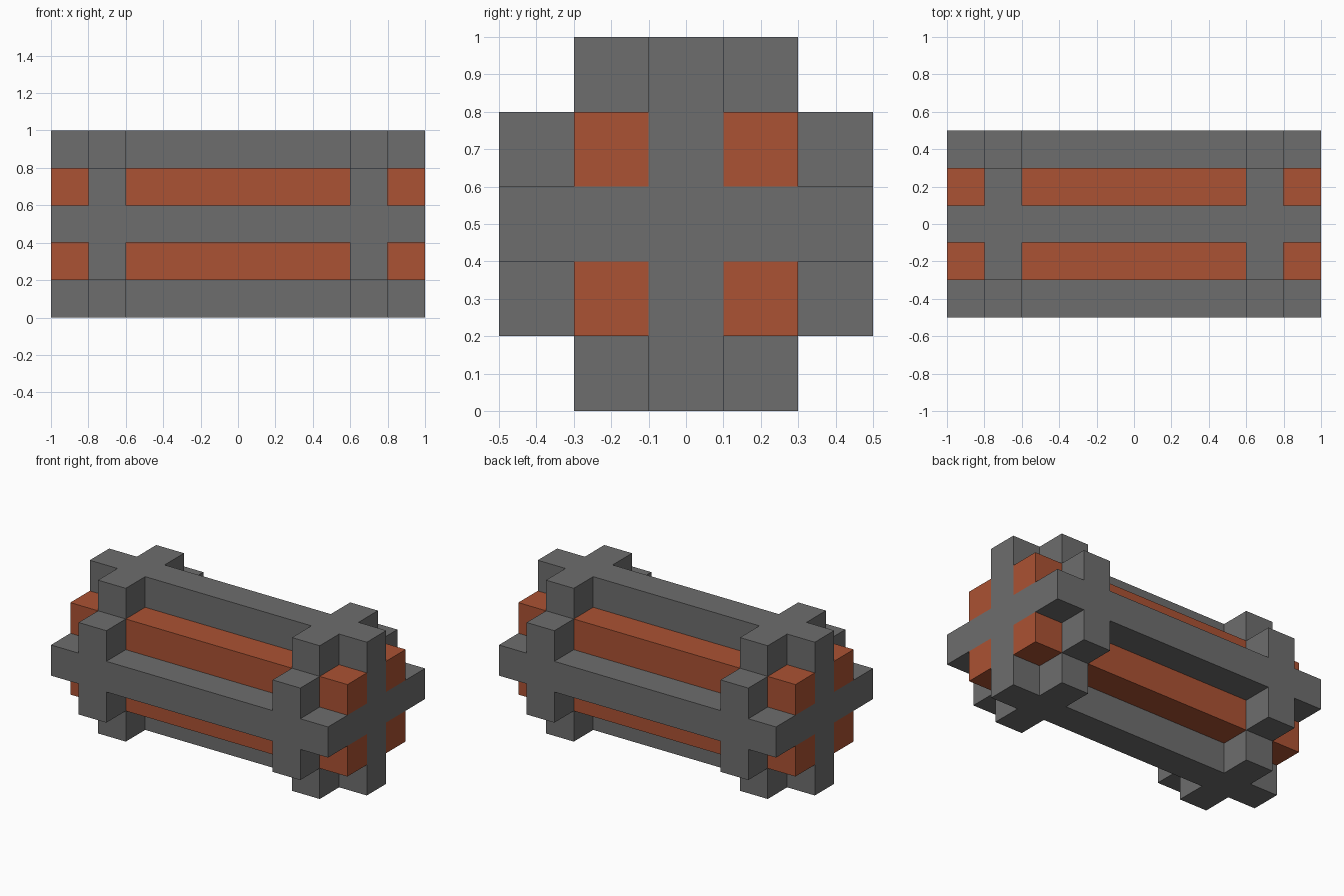
import bpy
import bmesh

cube = bpy.data.objects.get("Cube")
if cube:
    bpy.data.objects.remove(cube, do_unlink=True)


def make_material(name, rgb):
    mat = bpy.data.materials.new(name)
    mat.use_nodes = True
    mat.diffuse_color = (*rgb, 1)
    mat.node_tree.nodes["Principled BSDF"].inputs["Base Color"].default_value = (*rgb, 1)
    return mat


grey = make_material("grey", (0.155, 0.155, 0.155))
orange = make_material("burnt orange", (0.41, 0.085, 0.033))


def extrude_x(name, profile, x0, x1, mat):
    """Extrude a counter-clockwise (y, z) profile from x0 to x1."""
    bm = bmesh.new()
    face = bm.faces.new([bm.verts.new((x0, y, z)) for y, z in profile])
    ext = bmesh.ops.extrude_face_region(bm, geom=[face], use_keep_orig=True)
    verts = [v for v in ext["geom"] if isinstance(v, bmesh.types.BMVert)]
    bmesh.ops.translate(bm, verts=verts, vec=(x1 - x0, 0, 0))
    bmesh.ops.recalc_face_normals(bm, faces=bm.faces)
    mesh = bpy.data.meshes.new(name)
    bm.to_mesh(mesh)
    bm.free()
    mesh.materials.append(mat)
    obj = bpy.data.objects.new(name, mesh)
    bpy.context.collection.objects.link(obj)
    return obj


def cross_profile(quarter):
    """Turn one quarter outline about the centre at z = 0.5."""
    points = []
    for _ in range(4):
        points += [(y, z + 0.5) for y, z in quarter]
        quarter = [(-z, y) for y, z in quarter]
    return points


spine = cross_profile([(0.5, -0.1), (0.5, 0.1), (0.1, 0.1)])
band = cross_profile([(0.5, -0.3), (0.5, 0.3), (0.3, 0.3)])

# Cross-shaped spine between and beyond the bands
extrude_x("middle_spine", spine, -0.6, 0.6, grey)
for side, s in (("left", 1), ("right", -1)):
    extrude_x(side + "_end_spine", spine, *sorted((s * 0.8, s)), grey)
    # Wide cross-shaped band near each end
    extrude_x(side + "_band", band, *sorted((s * 0.6, s * 0.8)), grey)

# Four coloured bars nested in the corners of the spine
for side, sy in (("back", 1), ("front", -1)):
    for level, sz in (("upper", 1), ("lower", -1)):
        a, b = sorted((sy * 0.1, sy * 0.3))
        c, d = sorted((0.5 + sz * 0.1, 0.5 + sz * 0.3))
        extrude_x(f"{level}_{side}_bar", [(a, c), (b, c), (b, d), (a, d)], -1, 1, orange)
